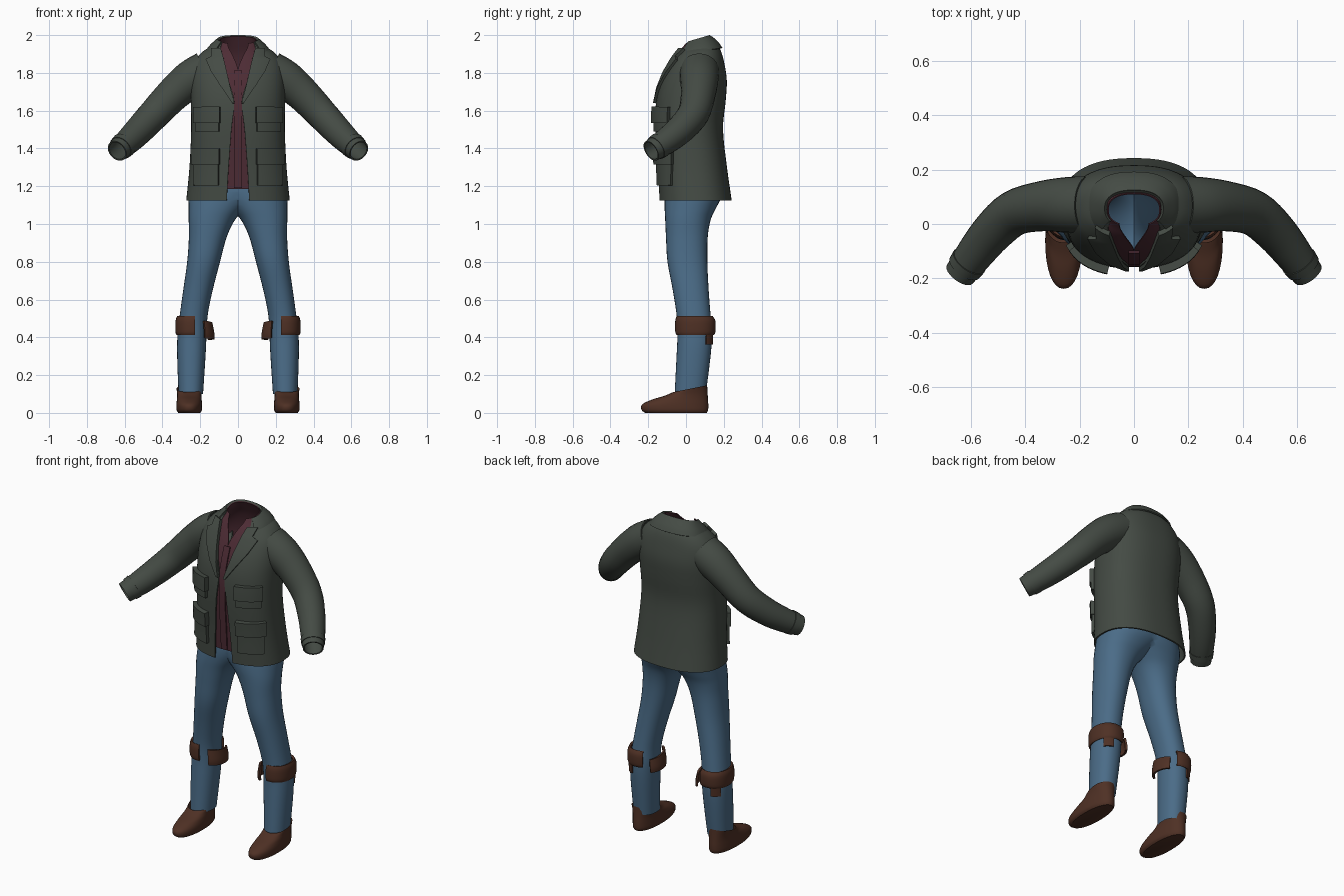
import bpy, bmesh
from math import sin, cos, pi, asin, copysign, radians
from mathutils import Vector

cube = bpy.data.objects.get("Cube")
if cube:
    bpy.data.objects.remove(cube, do_unlink=True)


def material(name, rgb):
    m = bpy.data.materials.new(name)
    m.use_nodes = True
    m.diffuse_color = (*rgb, 1)
    m.node_tree.nodes["Principled BSDF"].inputs["Base Color"].default_value = (*rgb, 1)
    return m


GREEN = material("dark olive cloth", (.058, .070, .058))
MAROON = material("maroon cloth", (.075, .025, .035))
BLUE = material("blue denim", (.070, .150, .245))
BROWN = material("brown leather", (.078, .030, .018))


def smooth(rows, steps=4):
    """Catmull-Rom interpolation of a list of number tuples."""
    size = max(len(r) for r in rows)
    rows = [tuple(r) + (0,) * (size - len(r)) for r in rows]
    out = []
    for i in range(len(rows) - 1):
        a, b, c, d = rows[max(i - 1, 0)], rows[i], rows[i + 1], rows[min(i + 2, len(rows) - 1)]
        for k in range(steps):
            t = k / steps
            out.append(tuple(q + .5 * t * (r - p + t * (2 * p - 5 * q + 4 * r - s + t * (3 * (q - r) + s - p)))
                             for p, q, r, s in zip(a, b, c, d)))
    return out + [rows[-1]]


def finish(name, grid, mat, thick=0, offset=-1, cap=False, clip=False):
    """Skin a grid of points, mirror it to both sides and shade it."""
    bm = bmesh.new()
    vs = [[bm.verts.new(p) for p in row] for row in grid]
    for lo, hi in zip(vs, vs[1:]):
        for j in range(len(lo) - 1):
            bm.faces.new((lo[j], lo[j + 1], hi[j + 1], hi[j]))
    if cap:
        bm.faces.new(vs[0][:-1][::-1])
    bmesh.ops.remove_doubles(bm, verts=bm.verts[:], dist=.0002)
    if clip:
        bmesh.ops.bisect_plane(bm, geom=bm.verts[:] + bm.edges[:] + bm.faces[:], plane_co=(0, 0, 0),
                               plane_no=(1, 0, 0), clear_inner=True)
    me = bpy.data.meshes.new(name)
    bm.to_mesh(me)
    bm.free()
    me.materials.append(mat)
    ob = bpy.data.objects.new(name, me)
    bpy.context.collection.objects.link(ob)
    mirror = ob.modifiers.new("mirror", "MIRROR")
    mirror.merge_threshold = .001
    if thick:
        s = ob.modifiers.new("thickness", "SOLIDIFY")
        s.thickness, s.offset = thick, offset
    bpy.ops.object.select_all(action="DESELECT")
    ob.select_set(True)
    bpy.context.view_layer.objects.active = ob
    bpy.ops.object.convert(target="MESH")
    bpy.ops.object.shade_smooth_by_angle(angle=radians(42))
    return ob


def loft(name, rings, mat, arc=(0, 2 * pi), n=32, power=2.2, cx=0, **kw):
    """Rings of (z, half width, front y, back y, opening, tilt, centre x)."""
    grid = []
    for ring in smooth(rings):
        z, rx, yf, yb, gap, tilt, x0 = (tuple(ring) + (0,) * 7)[:7]
        start = arc[0] + (asin(min(1, gap / rx) ** (power / 2)) if gap > 0 else 0)
        row = []
        for k in range(n + 1):
            a = start + (arc[1] - start) * k / n
            s, c = (copysign(abs(v) ** (2 / power), v) for v in (sin(a), cos(a)))
            row.append((cx + x0 + rx * s, (yf + yb) / 2 - (yb - yf) / 2 * c, z - tilt * c))
        grid.append(row)
    return finish(name, grid, mat, **kw)


def tube(name, path, mat, n=24, **kw):
    """Round tube through points of (x, y, z, radius)."""
    pts = smooth(path)
    grid = []
    for i, p in enumerate(pts):
        along = Vector(pts[min(i + 1, len(pts) - 1)][:3]) - Vector(pts[max(i - 1, 0)][:3])
        q = along.to_track_quat("Z", "Y")
        grid.append([Vector(p[:3]) + q @ Vector((cos(2 * pi * k / n), sin(2 * pi * k / n), 0)) * p[3]
                     for k in range(n + 1)])
    return finish(name, grid, mat, **kw)


def front_y(rings, x, z, power):
    """Front surface of a lofted garment."""
    rows = smooth(rings)
    for a, b in zip(rows, rows[1:]):
        if z <= b[0]:
            break
    t = min(1, max(0, (z - a[0]) / (b[0] - a[0])))
    rx, yf, yb = (a[k] + t * (b[k] - a[k]) for k in (1, 2, 3))
    c = max(0, 1 - min(1, x / rx) ** power) ** (1 / power)
    return (yf + yb) / 2 - (yb - yf) / 2 * c


def patch(name, rows, rings, mat, lift, power=2.4, n=8):
    """Raised panel on a garment front, rows of (z, inner x, outer x)."""
    grid = []
    for z, x0, x1 in rows:
        xs = [x0 + (x1 - x0) * k / n for k in range(n + 1)]
        grid.append([(x, front_y(rings, x, z, power) - lift / 2, z) for x in xs])
    return finish(name, grid, mat, thick=lift + .008, offset=0)


# Jacket body, open down the front
HALF = (0, pi)
jacket = [(1.125, .274, -.142, .242, .06), (1.3, .257, -.15, .217, .05), (1.5, .248, -.163, .196, .035),
          (1.65, .25, -.158, .21, .02), (1.76, .25, -.13, .216, .05), (1.85, .236, -.085, .203, .075),
          (1.905, .195, -.052, .186, .088, .008), (1.935, .15, -.033, .163, .095, .015),
          (1.96, .12, -.018, .138, .09, .018), (1.975, .106, -.01, .122, .085, .02)]
loft("jacket_body", jacket, GREEN, HALF, power=2.4, thick=.008)

# Turned-down collar
loft("jacket_collar", [(1.915, .172, -.06, .192, .125, .018), (1.94, .153, -.045, .174, .115, .02),
                       (1.965, .127, -.025, .148, .1, .02), (1.98, .108, -.012, .125, .088, .02)],
     GREEN, HALF, power=2.4, thick=.008)

# Notched lapels
patch("lapels", [(1.64, .018, .03), (1.72, .04, .085), (1.8, .058, .138), (1.868, .074, .168),
                 (1.885, .078, .135), (1.925, .09, .14)], jacket, GREEN, .012)

# Chest and hip pockets with flaps
for place, low, high, inner, outer in (("chest", 1.49, 1.61, .095, .225), ("hip", 1.205, 1.39, .098, .236)):
    span = high - low
    heights = [low + span * k / 5 for k in range(6)]
    patch(place + "_pockets", [(z, inner + .005, outer - .005) for z in heights], jacket, GREEN, .014)
    flap = [high - .075 + .085 * k / 4 for k in range(5)]
    patch(place + "_pocket_flaps", [(z, inner, outer) for z in flap], jacket, GREEN, .026)

# Sleeves, bent forward at the elbow
sleeve = [(.17, .07, 1.81, .105), (.25, .07, 1.765, .102), (.34, .065, 1.69, .092), (.44, .04, 1.585, .084),
          (.52, -.03, 1.5, .077), (.585, -.11, 1.435, .069), (.64, -.185, 1.387, .058)]
tube("sleeves", sleeve, GREEN, thick=.008)
tube("cuff_straps", [(.605, -.137, 1.418, .069), (.622, -.16, 1.402, .066)], GREEN, thick=.006)

# Shirt with an open neck
shirt = [(1.185, .235, -.128, .19), (1.3, .235, -.135, .19), (1.5, .228, -.148, .18), (1.65, .228, -.146, .185),
         (1.75, .225, -.122, .19), (1.83, .205, -.09, .18, .003), (1.9, .16, -.05, .16, .032),
         (1.945, .115, -.025, .133, .05, .012), (1.975, .097, -.008, .113, .055, .02)]
loft("shirt", shirt, MAROON, HALF, power=2.4, thick=.005)
patch("shirt_placket", [(1.19 + .062 * k, 0, .02) for k in range(11)], shirt, MAROON, .004)

# Trousers: one leg widened past the middle, cut there and mirrored
legs = [(.10, .065, -.06, .105, 0, 0, .25), (.3, .075, -.05, .13, 0, 0, .247), (.42, .077, -.045, .138, 0, 0, .243),
        (.52, .074, -.05, .13, 0, 0, .234), (.65, .078, -.07, .12, 0, 0, .212), (.8, .087, -.098, .113, 0, 0, .182),
        (.93, .1, -.106, .115, 0, 0, .16), (1.02, .122, -.11, .13, 0, 0, .139), (1.08, .15, -.113, .157, 0, 0, .111),
        (1.14, .188, -.114, .185, 0, 0, .072), (1.2, .225, -.11, .188, 0, 0, .025), (1.25, .235, -.1, .18)]
loft("trousers", legs, BLUE, clip=True)

# Folded boot tops: an outer wrap, a lower inner flap and a hanging scrap
loft("boot_top_wraps", [(.412, .083, -.05, .148), (.43, .088, -.057, .156), (.485, .088, -.057, .156),
                        (.512, .08, -.05, .142)], BROWN, (-.15, pi + .55), cx=.243, thick=.012)
loft("boot_top_flaps", [(.39, .1, -.05, .148, 0, -.005), (.42, .1, -.055, .152, 0, -.005),
                        (.475, .09, -.05, .146, 0, -.015)], BROWN, (pi + .75, 2 * pi - .5), cx=.225, thick=.012)
loft("boot_top_scraps", [(.362, .082, -.05, .145), (.42, .084, -.05, .147)], BROWN, (2.2, 2.9),
     n=8, cx=.244, thick=.008)

# Boots
loft("boots", [(0, .058, -.215, .11), (.015, .067, -.235, .117), (.045, .068, -.232, .118),
               (.075, .065, -.178, .116, 0, .004), (.1, .064, -.115, .114, 0, .01),
               (.128, .068, -.068, .112, 0, .018)], BROWN, cx=.258, cap=True)
